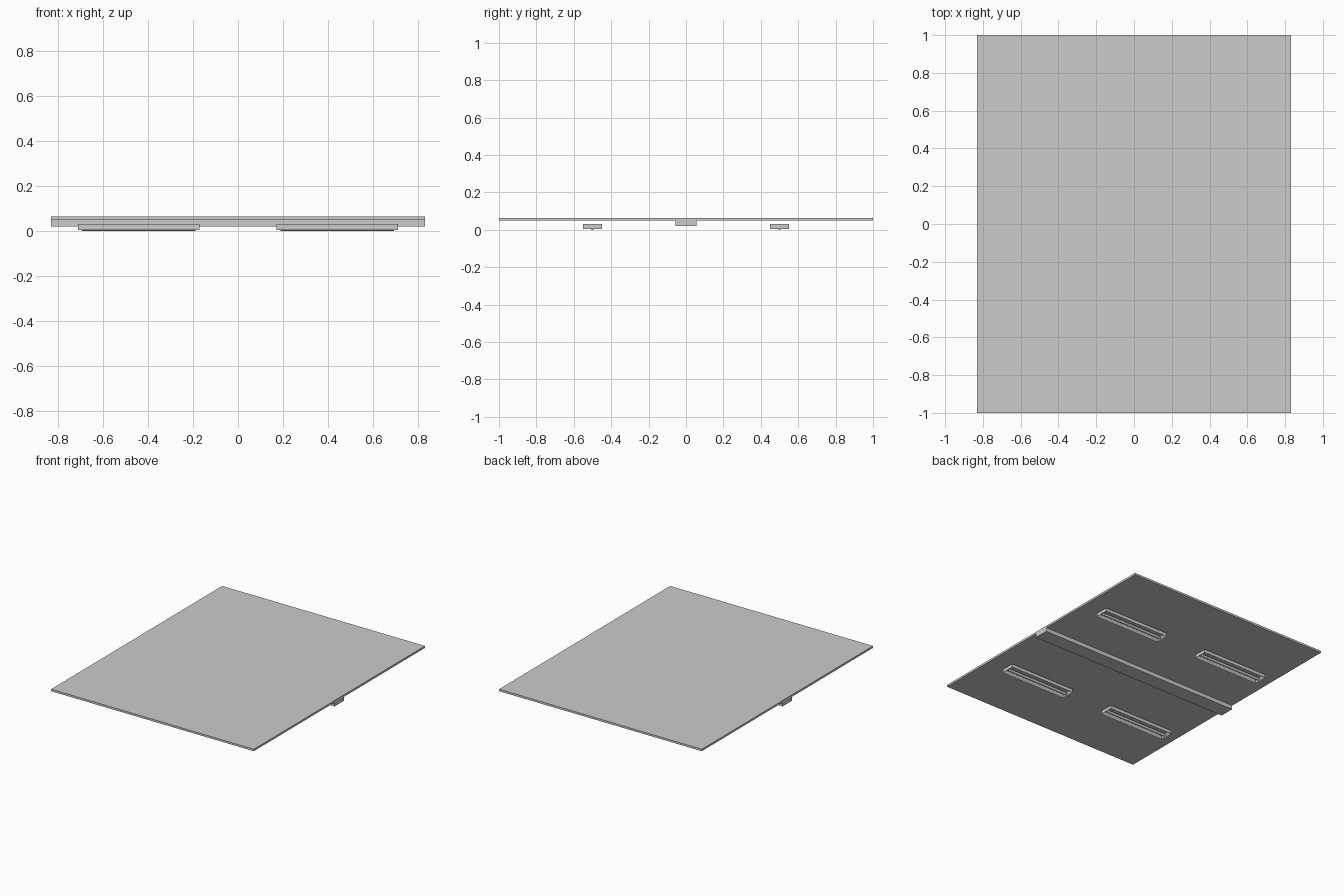
import bpy, bmesh
from math import pi
from mathutils import Matrix

if "Cube" in bpy.data.objects:
    bpy.data.objects.remove(bpy.data.objects["Cube"])


def finish(bm, name):
    bmesh.ops.recalc_face_normals(bm, faces=bm.faces)
    mesh = bpy.data.meshes.new(name)
    bm.to_mesh(mesh)
    bm.free()
    obj = bpy.data.objects.new(name, mesh)
    bpy.context.collection.objects.link(obj)
    return obj


def box_mesh(x0, x1, y0, y1, z0, z1):
    bm = bmesh.new()
    m = Matrix.Translation(((x0 + x1) / 2, (y0 + y1) / 2, (z0 + z1) / 2))
    m = m @ Matrix.Diagonal((x1 - x0, y1 - y0, z1 - z0, 1))
    bmesh.ops.create_cube(bm, size=1, matrix=m)
    return bm


def lamp_housing(name, x, y):
    # Shallow tray, open underneath
    bm = box_mesh(x - 0.27, x + 0.27, y - 0.05, y + 0.05, 0.005, 0.031)
    bm.normal_update()
    bottom = min(bm.faces, key=lambda f: f.calc_center_median().z)
    bmesh.ops.inset_region(bm, faces=[bottom], thickness=0.018)
    bmesh.ops.translate(bm, verts=bottom.verts, vec=(0, 0, 0.02))
    finish(bm, name)


def lamp_tube(name, x, y):
    # Slim tube lying along the tray, just proud of its rim
    bm = bmesh.new()
    m = Matrix.Translation((x, y, 0.01)) @ Matrix.Rotation(pi / 2, 4, 'Y')
    bmesh.ops.create_cone(bm, cap_ends=True, segments=16, radius1=0.01,
                          radius2=0.01, depth=0.504, matrix=m)
    for f in bm.faces:
        f.smooth = len(f.verts) == 4
    for e in bm.edges:
        e.smooth = all(len(f.verts) == 4 for f in e.link_faces)
    finish(bm, name)


# Large flat panel and the beam under its centre
finish(box_mesh(-0.83, 0.83, -1, 1, 0.049, 0.064), "panel")
finish(box_mesh(-0.83, 0.83, -0.056, 0.056, 0.02, 0.049), "centre_beam")

# Four lamps hanging below the panel
for side, sx in (("left", -1), ("right", 1)):
    for end, sy in (("front", -1), ("back", 1)):
        lamp_housing(f"lamp_housing_{end}_{side}", sx * 0.44, sy * 0.5)
        lamp_tube(f"lamp_tube_{end}_{side}", sx * 0.44, sy * 0.5)
